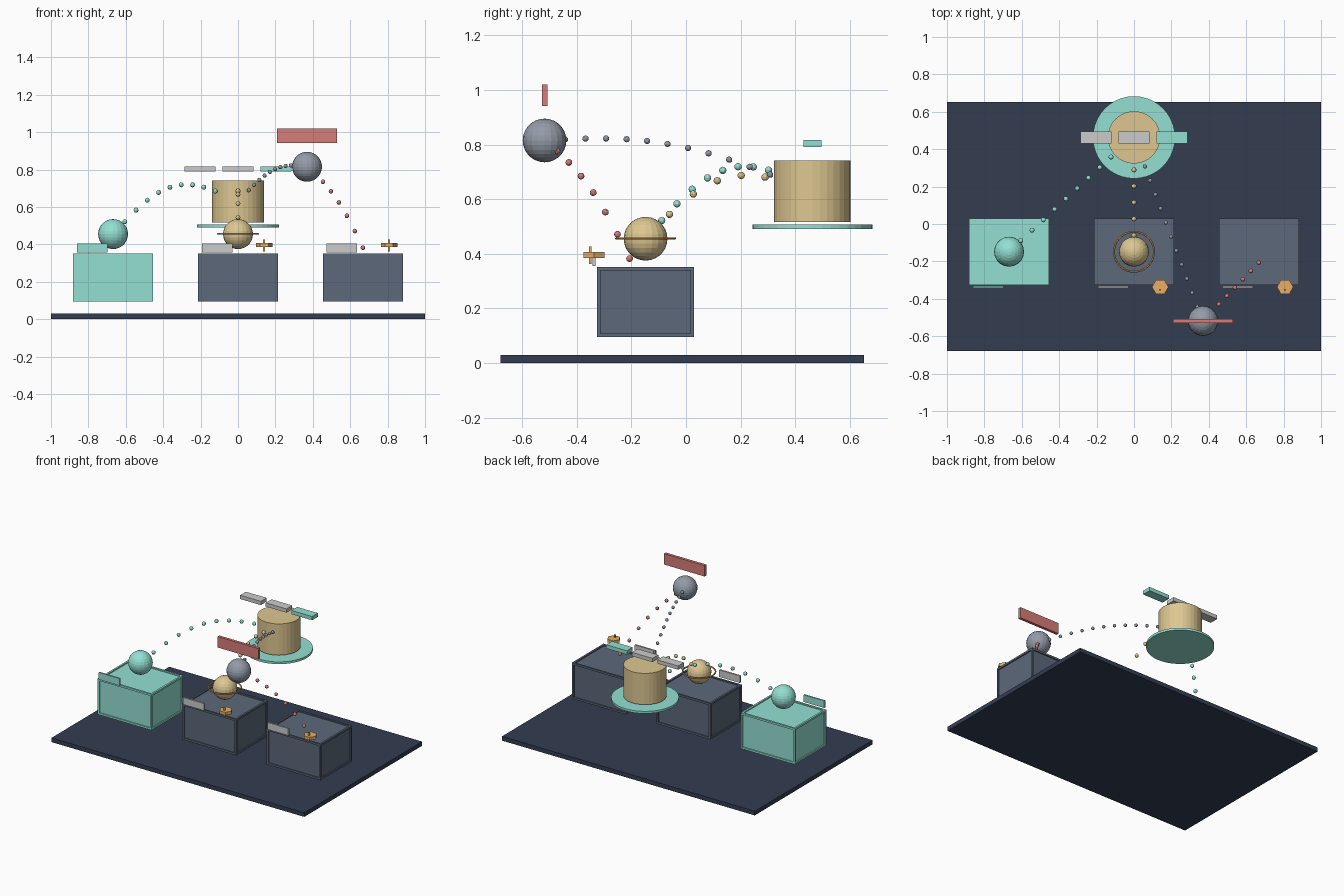
import bpy, bmesh, math
from mathutils import Vector, Matrix

if "Cube" in bpy.data.objects:
    bpy.data.objects.remove(bpy.data.objects["Cube"])


def material(name, rgb):
    m = bpy.data.materials.new(name)
    lin = [c / 12.92 if c < 0.04 else ((c + 0.055) / 1.055) ** 2.4 for c in rgb]
    m.diffuse_color = (*lin, 1)
    m.use_nodes = True
    m.node_tree.nodes["Principled BSDF"].inputs["Base Color"].default_value = m.diffuse_color
    return m


NAVY = material("navy", (0.20, 0.24, 0.32))
SLATE = material("slate", (0.36, 0.41, 0.48))
TEAL = material("teal", (0.58, 0.88, 0.83))
SAND = material("sand", (0.87, 0.78, 0.57))
AMBER = material("amber", (0.91, 0.68, 0.40))
RED = material("red", (0.84, 0.49, 0.47))
STEEL = material("steel", (0.58, 0.61, 0.66))
PALE = None


def finish(bm, name, mat):
    me = bpy.data.meshes.new(name)
    bm.to_mesh(me)
    bm.free()
    ob = bpy.data.objects.new(name, me)
    bpy.context.collection.objects.link(ob)
    if mat:
        me.materials.append(mat)
    return ob


def box(name, center, size, mat, panel=0.0, depth=0.0):
    bm = bmesh.new()
    bmesh.ops.create_cube(bm, size=1, matrix=Matrix.Translation(center) @ Matrix.Diagonal((*size, 1)))
    if panel:
        bmesh.ops.inset_individual(bm, faces=bm.faces[:], thickness=panel)
        # sink each panel behind its frame
        big = sorted(bm.faces, key=lambda f: -f.calc_area())[:6]
        for f in bmesh.ops.extrude_discrete_faces(bm, faces=big)["faces"]:
            bmesh.ops.translate(bm, verts=f.verts, vec=-f.normal * depth)
    return finish(bm, name, mat)


def disc(name, center, r, h, mat, n):
    bm = bmesh.new()
    bmesh.ops.create_cone(bm, cap_ends=True, segments=n, radius1=r, radius2=r, depth=h,
                          matrix=Matrix.Translation(center))
    return finish(bm, name, mat)


def ball(name, center, r, mat, u=20, v=14):
    bm = bmesh.new()
    bmesh.ops.create_uvsphere(bm, u_segments=u, v_segments=v, radius=r, matrix=Matrix.Translation(center))
    return finish(bm, name, mat)


def trail(name, a, b, arc, steps, r, mat):
    """Beads along an arc, leaving out both end points."""
    bm = bmesh.new()
    for i in range(1, steps):
        t = i / steps
        p = Vector(a).lerp(Vector(b), t) + Vector((0, 0, arc * math.sin(math.pi * t)))
        bmesh.ops.create_uvsphere(bm, u_segments=10, v_segments=6, radius=r, matrix=Matrix.Translation(p))
    return finish(bm, name, mat)


# base plate
box("base_plate", (0, -0.014, 0.015), (2, 1.331, 0.03), NAVY)

# three framed crates with front tags, two of them with a warning token
for i, x in enumerate((-0.668, 0, 0.668)):
    first = i == 0
    box(f"crate_{i}", (x, -0.148, 0.223), (0.427, 0.356, 0.257), TEAL if first else SLATE, 0.019, 0.008)
    box(f"crate_tag_{i}", (x - 0.112, -0.337, 0.381), (0.163, 0.012, 0.05), TEAL if first else PALE)
    if not first:
        disc(f"warning_token_{i}", (x + 0.14, -0.337, 0.396), 0.044, 0.022, AMBER, 6).data.transform(
            Matrix.Translation((x + 0.14, -0.337, 0)) @ Matrix.Rotation(math.radians(30), 4, "Z")
            @ Matrix.Translation((-x - 0.14, 0.337, 0)))
        box(f"warning_pin_{i}", (x + 0.14, -0.351, 0.395), (0.01, 0.008, 0.064), AMBER)

# spheres above the crates, ringed in the middle, and the raised front sphere
ball("left_sphere", (-0.668, -0.148, 0.455), 0.08, TEAL)
ball("middle_sphere", (0, -0.148, 0.455), 0.08, SAND)
ball("raised_sphere", (0.369, -0.518, 0.815), 0.08, STEEL)
bpy.ops.mesh.primitive_torus_add(location=(0, -0.148, 0.456), major_radius=0.107, minor_radius=0.005,
                                 major_segments=32, minor_segments=6)
ring = bpy.context.object
ring.name = "sphere_ring"
ring.data.materials.append(AMBER)

# drum on a floating disc with three bars above
disc("drum_tray", (0, 0.463, 0.499), 0.22, 0.016, TEAL, 40)
disc("drum", (0, 0.463, 0.629), 0.14, 0.224, SAND, 32)
for i, x in enumerate((-0.203, 0, 0.203)):
    box(f"status_bar_{i}", (x, 0.463, 0.804), (0.164, 0.065, 0.027), TEAL if i == 2 else PALE)

# red sign above the raised sphere
box("red_sign", (0.369, -0.518, 0.981), (0.322, 0.02, 0.078), RED)

# bead trails between the parts
trail("left_trail", (-0.666, -0.145, 0.455), (-0.062, 0.414, 0.66), 0.148, 10, 0.0135, TEAL)
trail("middle_trail", (0, -0.148, 0.455), (0, 0.377, 0.66), 0.11, 6, 0.0135, SAND)
trail("drum_trail", (0.03, 0.383, 0.66), (0.367, -0.518, 0.815), 0.065, 12, 0.0115, STEEL)
trail("right_trail", (0.369, -0.518, 0.815), (0.71, -0.162, 0.289), 0.072, 8, 0.0125, RED)
